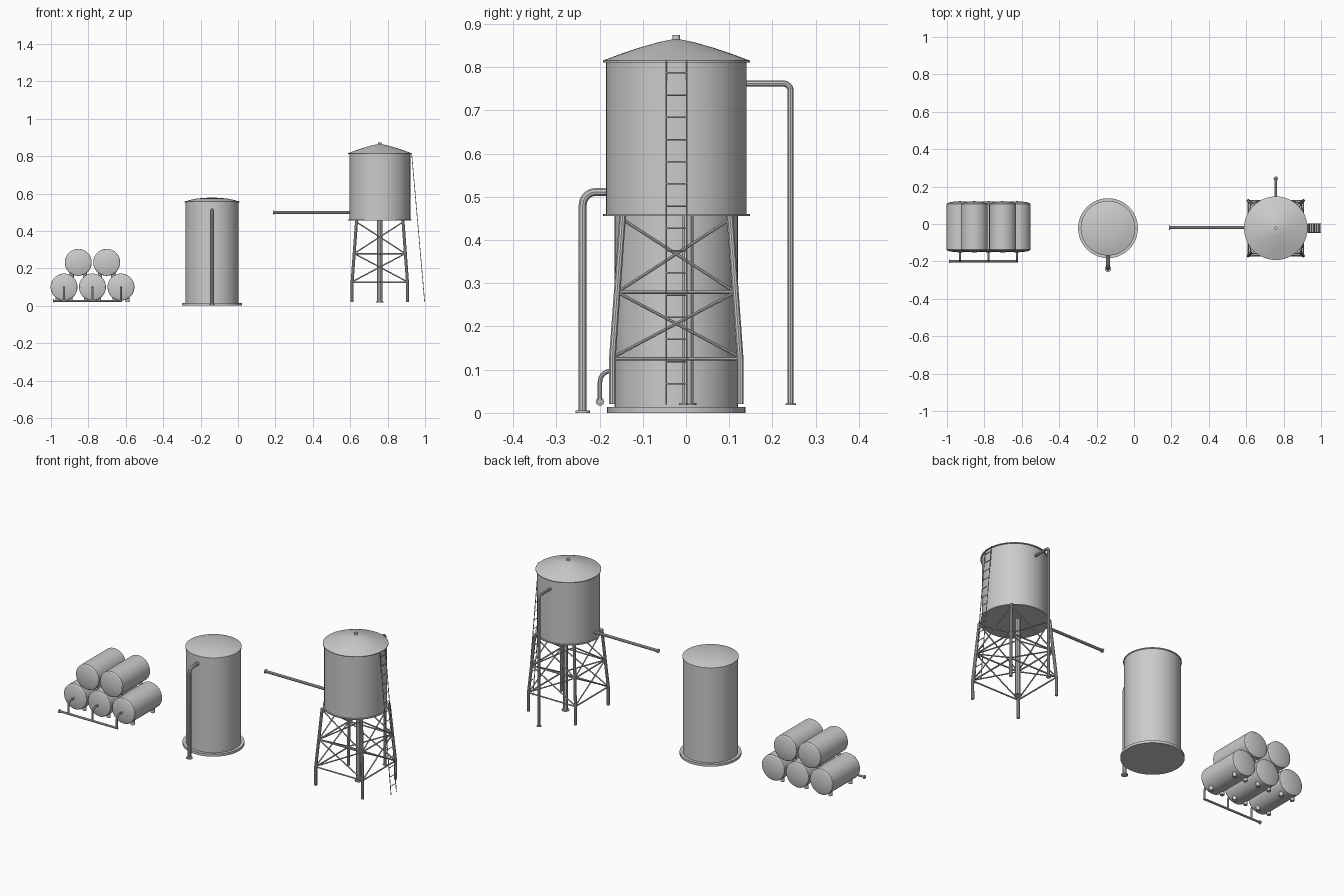
import bpy, bmesh, math
from mathutils import Vector, Matrix

if "Cube" in bpy.data.objects:
    bpy.data.objects.remove(bpy.data.objects["Cube"])

CY = -0.0225          # shared y of tank centres
MX, TX = -0.139, 0.758  # x of the ground tank and the tower


def finish(ob):
    bpy.ops.object.select_all(action='DESELECT')
    ob.select_set(True)
    bpy.context.view_layer.objects.active = ob
    bpy.ops.object.shade_smooth_by_angle(angle=math.radians(32))
    return ob


def lathe(name, profile, loc, seg=48, axis='Z'):
    """Revolve (radius, height) points; a zero radius closes the end."""
    bm = bmesh.new()
    rings = []
    for r, z in profile:
        if r == 0:
            rings.append([bm.verts.new((0, 0, z))] * seg)
        else:
            rings.append([bm.verts.new((r * math.cos(math.tau * i / seg),
                                        r * math.sin(math.tau * i / seg), z)) for i in range(seg)])
    for a, b in zip(rings, rings[1:]):
        for i in range(seg):
            j = (i + 1) % seg
            vs = list(dict.fromkeys((a[i], a[j], b[j], b[i])))
            bm.faces.new(vs)
    if axis == 'Y':
        bm.transform(Matrix.Rotation(math.radians(90), 4, 'X'))
    bmesh.ops.recalc_face_normals(bm, faces=bm.faces)
    me = bpy.data.meshes.new(name)
    bm.to_mesh(me)
    bm.free()
    ob = bpy.data.objects.new(name, me)
    ob.location = loc
    bpy.context.collection.objects.link(ob)
    return finish(ob)


def disc(name, loc, r, h, seg=24):
    return lathe(name, [(0, 0), (r, 0), (r, h), (0, h)], loc, seg)


def tubes(name, paths, r, bend=0.0, res=3):
    """Round tubes along polylines, with inner corners rounded."""
    cu = bpy.data.curves.new(name, 'CURVE')
    cu.dimensions = '3D'
    cu.bevel_depth, cu.bevel_resolution, cu.use_fill_caps = r, res, True
    for path in paths:
        p = [Vector(q) for q in path]
        pts = [p[0]]
        for a, b, c in zip(p, p[1:], p[2:]):
            if bend:
                s, e = b + (a - b).normalized() * bend, b + (c - b).normalized() * bend
                for k in range(9):
                    t = k / 8 * math.pi / 2
                    pts.append(b + (s - b) * (1 - math.sin(t)) + (e - b) * (1 - math.cos(t)))
            else:
                pts.append(b)
        pts.append(p[-1])
        sp = cu.splines.new('POLY')
        sp.points.add(len(pts) - 1)
        for q, v in zip(sp.points, pts):
            q.co = (*v, 1)
    ob = bpy.data.objects.new(name, cu)
    bpy.context.collection.objects.link(ob)
    bpy.ops.object.select_all(action='DESELECT')
    ob.select_set(True)
    bpy.context.view_layer.objects.active = ob
    bpy.ops.object.convert(target='MESH')
    return finish(bpy.context.view_layer.objects.active)


# Stacked horizontal barrels, each on four stub feet
bottom_x = (-0.93, -0.778, -0.626)
barrels = [(x, 0.1) for x in bottom_x] + [(-0.854, 0.232), (-0.702, 0.232)]
for n, (x, z) in enumerate(barrels):
    half = [(0, 0.137), (0.03, 0.135), (0.055, 0.131), (0.068, 0.127), (0.072, 0.122)]
    lathe(f"barrel_{n}", half + [(r, -h) for r, h in reversed(half)], (x, -0.015, z), axis='Y')
    for sx in (-0.035, 0.035):
        for y in (-0.105, 0.075):
            disc(f"barrel_{n}_foot", (x + sx, y, z - 0.08), 0.011, 0.03, 16)

# Barrel outlets and collecting pipe
tubes("barrel_outlets", [[(x, -0.14, 0.097), (x, -0.199, 0.097), (x, -0.199, 0.028)]
                         for x in bottom_x], 0.0055, 0.025)
tubes("collecting_pipe", [[(-0.985, -0.199, 0.026), (-0.62, -0.199, 0.026)]], 0.006)
tubes("collecting_pipe_flange", [[(-0.99, -0.199, 0.026), (-0.983, -0.199, 0.026)]], 0.01)

# Ground tank with base plate and shallow domed lid
disc("ground_tank_base", (MX, CY, 0), 0.16, 0.014, 48)
lathe("ground_tank", [(0, 0.01), (0.143, 0.01), (0.143, 0.551), (0.146, 0.552), (0.146, 0.557),
                      (0.115, 0.566), (0.08, 0.573), (0.04, 0.577), (0, 0.578)], (MX, CY, 0))
tubes("ground_tank_pipe", [[(MX, -0.155, 0.511), (MX, -0.239, 0.511), (MX, -0.239, 0)]],
      0.0097, 0.03)
disc("ground_pipe_flange", (MX, -0.239, 0), 0.017, 0.006)

# Tower tank: floor rim, wall, roof and cap
lathe("tower_tank", [(0, 0.455), (0.17, 0.455), (0.17, 0.46), (0.163, 0.46), (0.163, 0.811),
                     (0.17, 0.811), (0.17, 0.815), (0.13, 0.83), (0.085, 0.845),
                     (0.04, 0.858), (0, 0.866)], (TX, CY, 0))
disc("roof_cap", (TX, CY, 0.855), 0.009, 0.019, 16)

# Tower legs: vertical foot, then leaning inward
TOP, KNEE = 0.456, 0.125


def half_width(z):
    return 0.148 - 0.024 * max(0, z - KNEE) / (TOP - KNEE)


def corner(i, z):
    w = half_width(z)
    sx, sy = ((-1, -1), (1, -1), (1, 1), (-1, 1))[i % 4]
    return (TX + sx * w, CY + sy * w, z)


tubes("tower_legs", [[corner(i, 0.02), corner(i, KNEE), corner(i, TOP)] for i in range(4)], 0.008)

# Horizontal rails and crossed braces on all four sides
rails, braces = [], []
for i in range(4):
    for z in (0.125, 0.279):
        rails.append([corner(i, z), corner(i + 1, z)])
    for lo, hi in ((0.128, 0.279), (0.279, 0.448)):
        braces.append([corner(i, lo), corner(i + 1, hi)])
        braces.append([corner(i + 1, lo), corner(i, hi)])
tubes("tower_rails", rails, 0.004, res=2)
tubes("tower_braces", braces, 0.0035, res=2)

# Central riser
tubes("riser_pipe", [[(TX, 0.004, 0.02), (TX, 0.004, 0.457)]], 0.0135)
disc("riser_flange", (TX, 0.004, 0.018), 0.02, 0.005)

# Rear overflow pipe
tubes("overflow_pipe", [[(TX, 0.13, 0.762), (TX, 0.242, 0.762), (TX, 0.242, 0.018)]], 0.0075, 0.017)
disc("overflow_flange", (TX, 0.242, 0.018), 0.012, 0.004)

# Long outlet pipe to the left
tubes("outlet_pipe", [[(0.188, -0.02, 0.499), (0.61, -0.02, 0.499)]], 0.008)
tubes("outlet_flange", [[(0.186, -0.02, 0.499), (0.192, -0.02, 0.499)]], 0.0115)

# Leaning ladder
def ladder_x(z):
    return 0.998 - 0.07 * (z - 0.02) / 0.8


tubes("ladder_rails", [[(ladder_x(0.02), y, 0.02), (ladder_x(0.815), y, 0.815)]
                       for y in (-0.046, 0.002)], 0.002, res=1)
rungs = [0.067 + 0.0514 * k for k in range(15)]
tubes("ladder_rungs", [[(ladder_x(z), -0.046, z), (ladder_x(z), 0.002, z)] for z in rungs],
      0.002, res=1)
